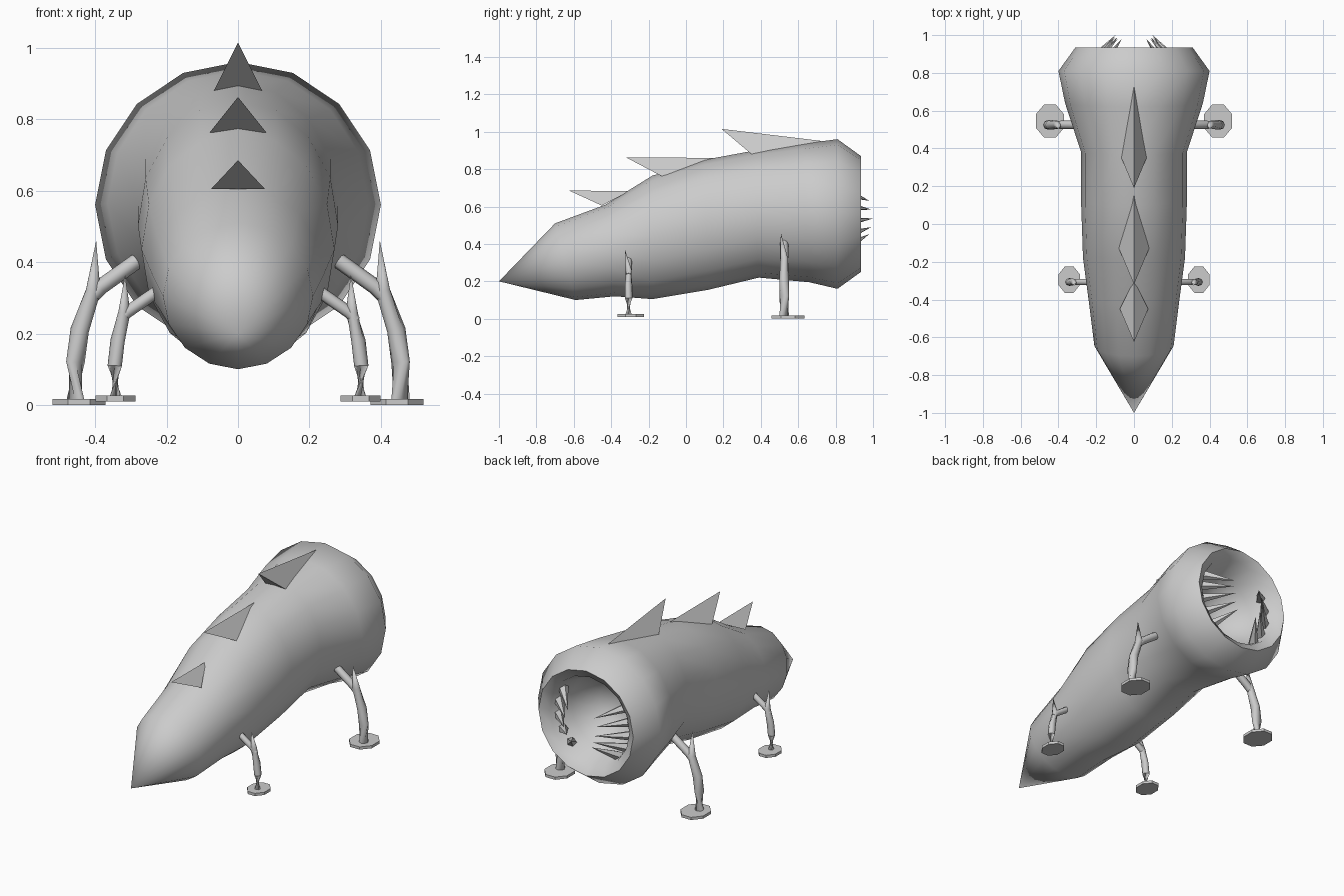
import bpy, bmesh, math
from mathutils import Vector

if "Cube" in bpy.data.objects:
    bpy.data.objects.remove(bpy.data.objects["Cube"])


def make(name, bm, angle=None):
    bmesh.ops.recalc_face_normals(bm, faces=bm.faces)
    me = bpy.data.meshes.new(name)
    bm.to_mesh(me)
    bm.free()
    ob = bpy.data.objects.new(name, me)
    bpy.context.collection.objects.link(ob)
    if angle:
        bpy.ops.object.select_all(action='DESELECT')
        ob.select_set(True)
        bpy.context.view_layer.objects.active = ob
        bpy.ops.object.shade_smooth_by_angle(angle=math.radians(angle))
    return ob


def bridge(bm, a, b):
    n = len(a)
    for i in range(n):
        bm.faces.new((a[i], a[(i + 1) % n], b[(i + 1) % n], b[i]))


def fan(bm, ring, point):
    tip = bm.verts.new(point)
    for i in range(len(ring)):
        bm.faces.new((ring[i], ring[(i + 1) % len(ring)], tip))


def tube(name, path, radii, sides=8):
    """Round tube along a path; radius 0 at the end makes a point."""
    bm = bmesh.new()
    pts = [Vector(p) for p in path]
    rings = []
    for i, p in enumerate(pts):
        if radii[i] == 0:
            continue
        d = (pts[min(i + 1, len(pts) - 1)] - pts[max(i - 1, 0)]).normalized()
        q = d.to_track_quat('Z', 'Y')
        rings.append([bm.verts.new(p + q @ Vector((math.cos(t), math.sin(t), 0)) * radii[i])
                      for t in (k * math.tau / sides for k in range(sides))])
    for a, b in zip(rings, rings[1:]):
        bridge(bm, a, b)
    bm.faces.new(rings[0])
    if radii[-1] == 0:
        fan(bm, rings[-1], pts[-1])
    else:
        bm.faces.new(rings[-1])
    return make(name, bm, 50)


# Body with open mouth: rings given as top (y, z), bottom (y, z), half width
SECTIONS = [
    (-0.70, 0.51, -0.59, 0.10, 0.21),
    (-0.43, 0.61, -0.38, 0.12, 0.24),
    (-0.18, 0.765, -0.18, 0.105, 0.27),
    (0.10, 0.85, 0.12, 0.155, 0.28),
    (0.37, 0.90, 0.39, 0.22, 0.28),
    (0.62, 0.935, 0.66, 0.195, 0.365),
    (0.81, 0.96, 0.81, 0.16, 0.40),
    (0.935, 0.87, 0.935, 0.25, 0.31),
    (0.90, 0.82, 0.90, 0.30, 0.26),
    (0.76, 0.78, 0.76, 0.34, 0.22),
    (0.64, 0.68, 0.64, 0.44, 0.12),
]
bm = bmesh.new()
rings = []
for ty, tz, by, bz, w in SECTIONS:
    top, bot = Vector((0, ty, tz)), Vector((0, by, bz))
    mid, half = (top + bot) / 2, (top - bot) / 2
    rings.append([bm.verts.new(mid + half * math.cos(t) + Vector((w * math.sin(t), 0, 0)))
                  for t in (k * math.tau / 16 for k in range(16))])
for a, b in zip(rings, rings[1:]):
    bridge(bm, a, b)
fan(bm, rings[0], (0, -1, 0.20))
fan(bm, rings[-1], (0, 0.60, 0.56))
make("body", bm, 80)

# Back spikes: tip, widest base and tail end
SPIKES = [
    ((0.19, 1.015), (0.35, 0.88), (0.73, 0.95), 0.067),
    ((-0.32, 0.862), (-0.13, 0.762), (0.18, 0.86), 0.08),
    ((-0.625, 0.685), (-0.45, 0.605), (-0.30, 0.683), 0.075),
]
for i, (tip, base, tail, w) in enumerate(SPIKES):
    bm = bmesh.new()
    t = bm.verts.new((0, *tip))
    e = bm.verts.new((0, *tail))
    l = bm.verts.new((-w, *base))
    r = bm.verts.new((w, *base))
    for f in ((t, l, r), (t, e, l), (t, r, e), (l, e, r)):
        bm.faces.new(f)
    make(f"back_spike_{i + 1}", bm)

# Legs: curved shin ending in a spur, strut into the body, flat foot
for s, side in ((-1, "left"), (1, "right")):
    for name, y, shin, strut, radius, foot in (
        ("rear", 0.525, [(0.455, 0.01), (0.455, 0.12), (0.443, 0.21), (0.405, 0.32), (0.397, 0.46)],
         [(0.42, 0.29), (0.385, 0.33), (0.28, 0.405)], 0.026, (0.445, 0.545, 0.074, 0.088)),
        ("front", -0.307, [(0.342, 0.015), (0.345, 0.11), (0.337, 0.18), (0.318, 0.26), (0.316, 0.365)],
         [(0.33, 0.235), (0.31, 0.26), (0.23, 0.315)], 0.020, (0.343, -0.295, 0.056, 0.07)),
    ):
        lean = [0, 0, 0, 0, -0.018]
        tube(f"{name}_leg_{side}", [(s * x, y + d, z) for (x, z), d in zip(shin, lean)],
             [radius, radius, radius, radius * 0.85, 0])
        tube(f"{name}_strut_{side}", [(s * x, y, z) for x, z in strut],
             [radius * 0.7, radius * 0.85, radius * 0.85])
        fx, fy, rx, ry = foot
        bm = bmesh.new()
        z0 = 0.0 if name == "rear" else 0.01
        lo, hi = [[bm.verts.new((s * fx + rx * math.cos(a) / 0.924, fy + ry * math.sin(a) / 0.924, z))
                   for a in ((k + 0.5) * math.tau / 8 for k in range(8))] for z in (z0, z0 + 0.016)]
        bridge(bm, lo, hi)
        bm.faces.new(lo)
        bm.faces.new(hi)
        make(f"{name}_foot_{side}", bm)

# Teeth along both sides of the mouth, pointing in and out
for s, side in ((-1, "left"), (1, "right")):
    for i, (deg, reach) in enumerate(((30, 0.98), (10, 0.99), (-10, 1.0), (-30, 0.99), (-50, 0.98))):
        c, h = math.cos(math.radians(deg)), math.sin(math.radians(deg))
        tube(f"tooth_{side}_{i + 1}",
             [(s * 0.26 * c, 0.83, 0.56 + 0.26 * h), (s * 0.23 * c, 0.86, 0.56 + 0.23 * h),
              (s * 0.10 * c, reach, 0.56 + 0.14 * h)], [0.03, 0.026, 0], 5)
